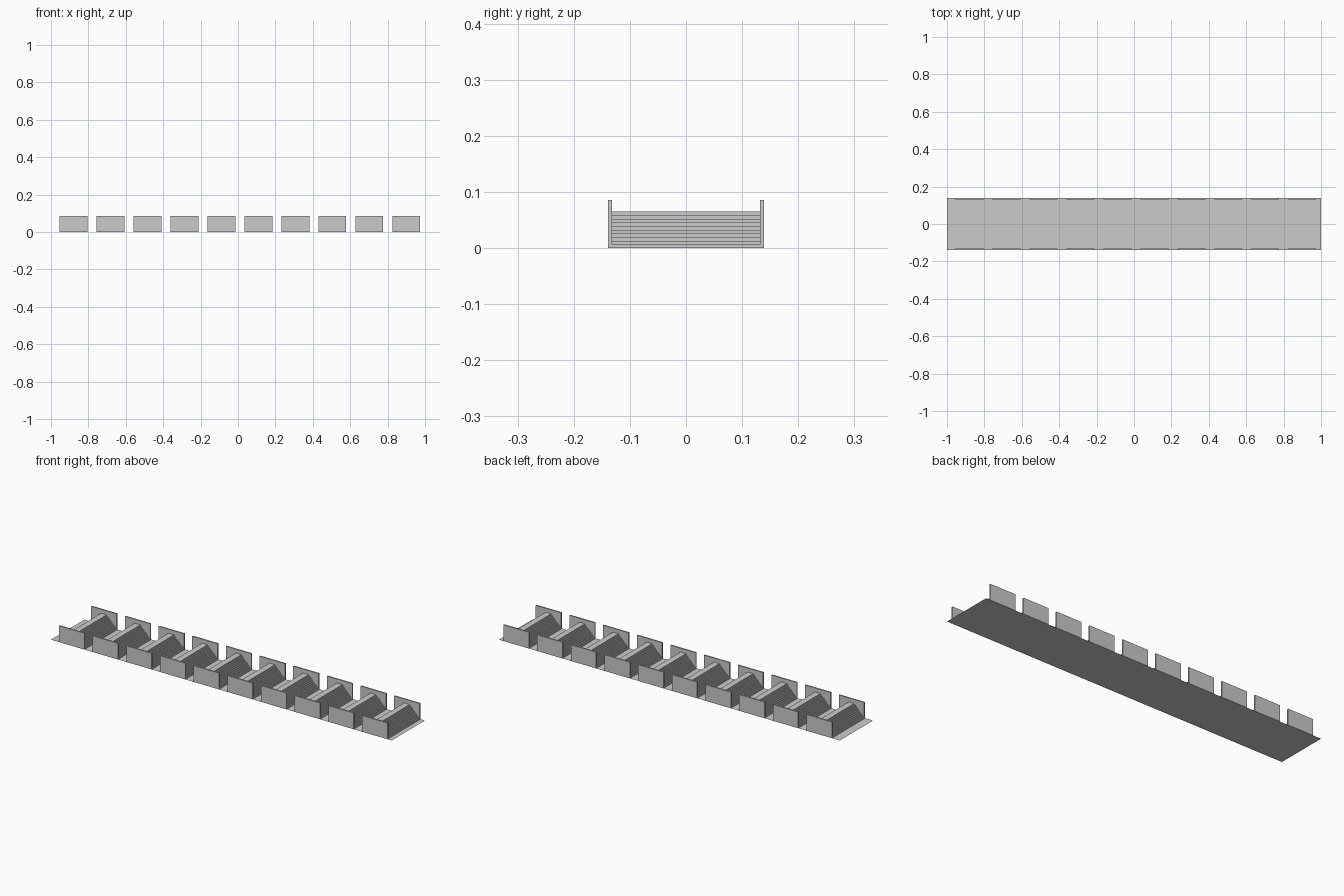
import bpy
import bmesh

cube = bpy.data.objects.get("Cube")
if cube:
    bpy.data.objects.remove(cube, do_unlink=True)

LENGTH, HALF_DEPTH = 2.0, 0.139
COUNT, PITCH, FIRST_X = 10, 0.1976, -0.879
WIDTH, WALL_HEIGHT, WALL_THICK = 0.149, 0.086, 0.0075
STEPS, STEP = 10, 0.0065

grey = bpy.data.materials.new("plain grey")
grey.use_nodes = True
grey.diffuse_color = (0.6, 0.6, 0.6, 1)
grey.node_tree.nodes["Principled BSDF"].inputs["Base Color"].default_value = grey.diffuse_color


def extrude_profile(name, points, y0, y1):
    """Closed prism from an x-z outline, running from y0 to y1."""
    bm = bmesh.new()
    face = bm.faces.new([bm.verts.new((x, y0, z)) for x, z in points])
    if y1 != y0:
        grown = bmesh.ops.extrude_face_region(bm, geom=[face])["geom"]
        verts = [v for v in grown if isinstance(v, bmesh.types.BMVert)]
        bmesh.ops.translate(bm, verts=verts, vec=(0, y1 - y0, 0))
    bmesh.ops.recalc_face_normals(bm, faces=bm.faces)
    mesh = bpy.data.meshes.new(name)
    bm.to_mesh(mesh)
    bm.free()
    mesh.materials.append(grey)
    obj = bpy.data.objects.new(name, mesh)
    bpy.context.collection.objects.link(obj)
    return obj


def repeat_along_x(obj):
    obj.location.x = FIRST_X
    array = obj.modifiers.new("row", "ARRAY")
    array.count = COUNT
    array.use_relative_offset = False
    array.use_constant_offset = True
    array.constant_offset_displace = (PITCH, 0, 0)


# Paper-thin ground sheet
bpy.ops.mesh.primitive_plane_add(size=1)
base = bpy.context.object
base.name = "base_sheet"
base.scale = (LENGTH, 2 * HALF_DEPTH, 1)
base.data.materials.append(grey)

# Stepped mounds, climbing from both sides to a narrow top
right_side = []
for i in range(STEPS):
    x = WIDTH / 2 - i * STEP
    right_side += [(x, i * STEP), (x, (i + 1) * STEP)]
left_side = [(-x, z) for x, z in reversed(right_side)]
inner = HALF_DEPTH - WALL_THICK
repeat_along_x(extrude_profile("stepped_mounds", right_side + left_side, -inner, inner))

# Upright end walls, front and back
half = WIDTH / 2
panel = [(-half, 0), (half, 0), (half, WALL_HEIGHT), (-half, WALL_HEIGHT)]
for name, side in (("front_walls", -1), ("back_walls", 1)):
    repeat_along_x(extrude_profile(name, panel, side * inner, side * HALF_DEPTH))
